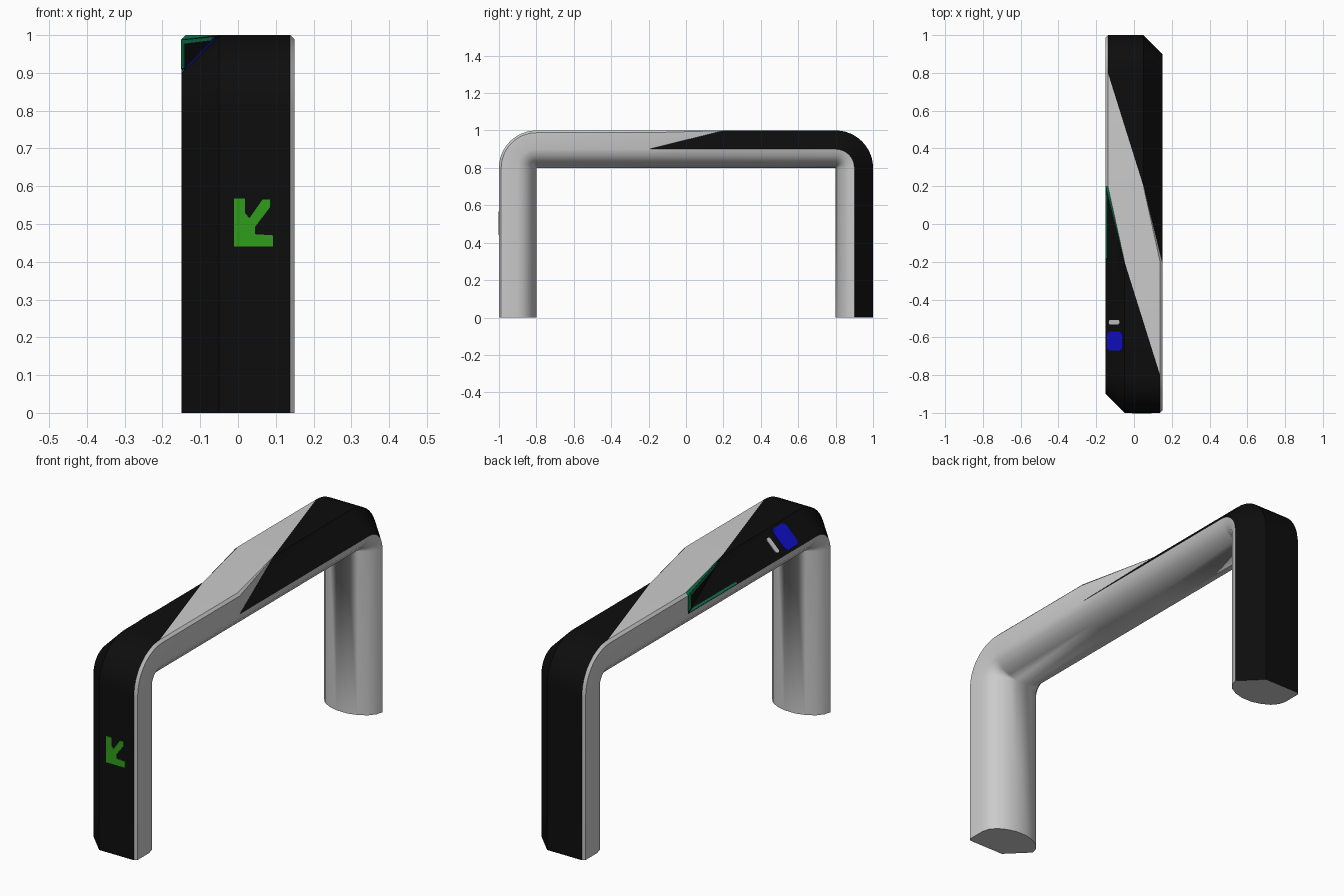
import bpy, bmesh, math
from mathutils import Vector as V

if "Cube" in bpy.data.objects:
    bpy.data.objects.remove(bpy.data.objects["Cube"])


def material(name, rgb):
    m = bpy.data.materials.new(name)
    m.diffuse_color = (*rgb, 1)
    m.use_nodes = True
    m.node_tree.nodes["Principled BSDF"].inputs["Base Color"].default_value = m.diffuse_color
    return m


GREY = material("light grey", (0.6, 0.6, 0.6))
BLACK = material("black", (0.004, 0.004, 0.004))
GREEN = material("arrow green", (0.03, 0.34, 0.01))
TEAL = material("edge green", (0.006, 0.2, 0.09))
BLUE = material("blue", (0.005, 0.005, 0.6))


def finish(name, bm, mats):
    bmesh.ops.recalc_face_normals(bm, faces=bm.faces[:])
    me = bpy.data.meshes.new(name)
    bm.to_mesh(me)
    bm.free()
    for m in mats:
        me.materials.append(m)
    ob = bpy.data.objects.new(name, me)
    bpy.context.collection.objects.link(ob)
    return ob


# Cross-section as (x, distance from the inner pivot); side = +1 chamfers the
# outer +x corner, side = -1 the outer -x corner
def profile(side):
    def corner(s):
        cut = s == side
        e = (0.051, 0.199) if cut else (0.15, 0.188)
        u = (0.05, 0.2) if cut else (0.138, 0.2)
        return [(s * 0.15, 0.1), (s * e[0], e[1]), (s * u[0], u[1])]
    inner = [(0.141, 0.066), (0.115, 0.035), (0.075, 0.013), (0.03, 0.0)]
    return (corner(1) + corner(-1)[::-1]
            + [(-x, r) for x, r in inner] + inner[::-1])


# Stations along the arch: pivot y, pivot z, angle, chamfer side
N = 12
path = [(-0.8, 0, 0, -1)]
path += [(-0.8, 0.8, 90 * k / N, -1) for k in range(N + 1)]
path += [(-0.2, 0.8, 90, -1), (0.2, 0.8, 90, 1)]
path += [(0.8, 0.8, 90 + 90 * k / N, 1) for k in range(N + 1)]
path += [(0.8, 0, 180, 1)]

bm = bmesh.new()
rings = []
for py, pz, a, side in path:
    t = math.radians(a)
    rings.append([bm.verts.new((x, py - r * math.cos(t), pz + r * math.sin(t)))
                  for x, r in profile(side)])


def face(verts, mat):
    bm.faces.new(verts).material_index = mat


# Arch skin: outside panels black, diagonal band, sides and underside grey
for k in range(len(path) - 1):
    p, q = rings[k], rings[k + 1]
    y0, y1 = path[k][0], path[k + 1][0]
    s0, s1 = path[k][3], path[k + 1][3]
    blend = s0 != s1
    n = len(p)
    for j in range(n):
        h = (j + 1) % n
        if j == 2:
            first = 0 if y0 > -0.5 and y0 < 0.5 else 1
            second = 0 if y0 != y1 and y0 < 0 else 1
            face([p[2], p[3], q[3]], first)
            face([p[2], q[3], q[2]], second)
        elif j == 0 and blend:
            face([p[0], p[1], q[1]], 0)
            face([p[0], q[1], q[0]], 1)
        elif j == 4 and blend:
            face([q[5], q[4], p[4]], 1)
            face([q[5], p[4], p[5]], 1)
        else:
            mat = 0
            if j in (0, 1) and not blend and s0 == 1:
                mat = 1
            if j in (3, 4) and not blend and s0 == -1:
                mat = 1
            if j == 3 and blend:
                mat = 2
            face([p[j], p[h], q[h], q[j]], mat)
face(rings[0], 0)
face(rings[-1], 0)
bmesh.ops.remove_doubles(bm, verts=bm.verts[:], dist=1e-5)
arch = finish("arch", bm, [GREY, BLACK, TEAL])
bpy.context.view_layer.objects.active = arch
arch.select_set(True)
bpy.ops.object.shade_smooth_by_angle(angle=math.radians(30))


# Thin plates lying on a plane given by origin and two axes
def plate(name, shapes, origin, u, v, mat, t=0.003):
    o, u, v = V(origin), V(u).normalized(), V(v).normalized()
    nrm = u.cross(v)
    b = bmesh.new()
    for pts in shapes:
        lo = [b.verts.new(o + u * x + v * y - nrm * t) for x, y in pts]
        hi = [b.verts.new(o + u * x + v * y + nrm * t) for x, y in pts]
        b.faces.new(lo[::-1])
        b.faces.new(hi)
        for i in range(len(pts)):
            j = (i + 1) % len(pts)
            b.faces.new([lo[i], lo[j], hi[j], hi[i]])
    return finish(name, b, [mat])


def rounded(cx, cy, w, h, r):
    return [(cx + sx * (w / 2 - r) + r * math.cos(a),
             cy + sy * (h / 2 - r) + r * math.sin(a))
            for q, (sx, sy) in enumerate([(1, 1), (-1, 1), (-1, -1), (1, -1)])
            for a in [(q + i / 4) * math.pi / 2 for i in range(5)]]


# Arrow on the front leg
plate("front_arrow", [[(-0.01, 0.44), (0.093, 0.44), (0.093, 0.47), (0.045, 0.473),
                       (0.045, 0.492), (0.085, 0.545), (0.085, 0.565), (0.065, 0.565),
                       (0.03, 0.515), (0.018, 0.53), (0.018, 0.568), (-0.01, 0.568)]],
      (0, -1, 0), (1, 0, 0), (0, 0, 1), GREEN)

# Reader and lamp on the sloping panel (u runs towards -y, v up the slope)
slope = dict(origin=(-0.15, 0, 0.9), u=(0, -1, 0), v=(1, 0, 1))
plate("blue_reader", [rounded(0.62, 0.071, 0.1, 0.115, 0.022)], **slope, mat=BLUE)
plate("small_lamp", [rounded(0.52, 0.066, 0.026, 0.08, 0.012)], **slope, mat=GREY)

# Green light edging around the notch where the panel ends
plate("slope_edging", [[(-0.19, 0.002), (0.18, 0.002), (0.18, 0.012), (-0.15, 0.012)]],
      **slope, mat=TEAL)
plate("notch_edging", [[(-0.41 + 0.412, 0.01), (0.036, 0.012), (0.036, 0.088), (0.002, 0.088)],
                       [(0.036, 0.076), (0.33, 0.085), (0.37, 0.096), (0.036, 0.088)]],
      (-0.15, 0.2, 0.9), (0.1, -0.4, 0), (0, 0, 1), TEAL, 0.002).data.flip_normals()
bm = bmesh.new()
me = bpy.data.objects["notch_edging"].data
bm.from_mesh(me)
bmesh.ops.recalc_face_normals(bm, faces=bm.faces[:])
bm.to_mesh(me)
bm.free()
